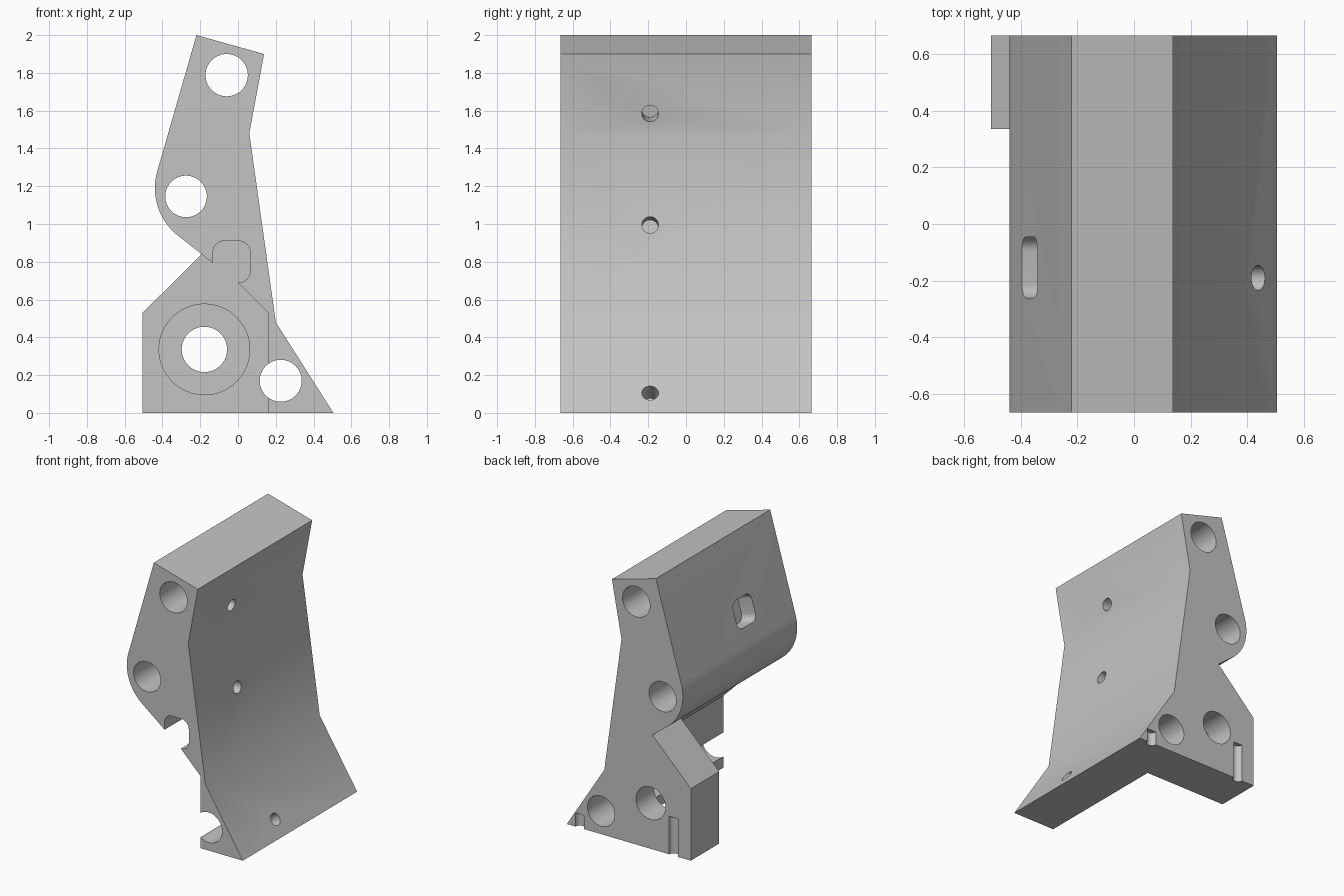
import bpy, bmesh, math
from mathutils import Matrix, Vector

cube = bpy.data.objects.get("Cube")
if cube:
    bpy.data.objects.remove(cube, do_unlink=True)

grey = bpy.data.materials.new("plain grey")
grey.use_nodes = True
grey.diffuse_color = (0.55, 0.55, 0.55, 1)
grey.node_tree.nodes["Principled BSDF"].inputs["Base Color"].default_value = (0.55, 0.55, 0.55, 1)

BACK, PLATE_FRONT = 0.665, 0.335
HOLE_Y = -0.19


def arc(cx, cz, r, start, end, steps):
    """Points on an arc, angles in degrees."""
    return [(cx + r * math.cos(math.radians(start + (end - start) * i / steps)),
             cz + r * math.sin(math.radians(start + (end - start) * i / steps)))
            for i in range(steps + 1)]


def rounded_rect(cx, cz, w, h, r):
    pts = []
    for i, (sx, sz) in enumerate([(1, 1), (-1, 1), (-1, -1), (1, -1)]):
        pts += arc(cx + sx * (w / 2 - r), cz + sz * (h / 2 - r), r, 90 * i, 90 * i + 90, 8)
    return pts


def prism(name, outline, y0, y1):
    """Extrude an (x, z) outline along y."""
    bm = bmesh.new()
    face = bm.faces.new([bm.verts.new((x, y0, z)) for x, z in outline])
    out = bmesh.ops.extrude_face_region(bm, geom=[face])["geom"]
    bmesh.ops.translate(bm, vec=(0, y1 - y0, 0),
                        verts=[v for v in out if isinstance(v, bmesh.types.BMVert)])
    bmesh.ops.recalc_face_normals(bm, faces=bm.faces)
    mesh = bpy.data.meshes.new(name)
    bm.to_mesh(mesh)
    bm.free()
    mesh.materials.append(grey)
    obj = bpy.data.objects.new(name, mesh)
    bpy.context.collection.objects.link(obj)
    return obj


def combine(target, other, operation="DIFFERENCE"):
    """Apply a boolean and discard the helper."""
    other.hide_render = True
    bpy.context.view_layer.objects.active = target
    mod = target.modifiers.new("join", "BOOLEAN")
    mod.operation, mod.solver, mod.object = operation, "EXACT", other
    bpy.ops.object.modifier_apply(modifier=mod.name)
    bpy.data.objects.remove(other, do_unlink=True)


def circle(x, z, r, steps=64):
    return arc(x, z, r, 0, 360, steps)[:-1]


def aim(obj, origin, direction):
    """Place a cutter so that its local y axis follows the direction in the xz plane."""
    d = Vector(direction).normalized()
    side = Vector((0, 1, 0))
    rot = Matrix((side, d, side.cross(d))).transposed().to_4x4()
    obj.data.transform(Matrix.Translation(origin) @ rot)


# Long body with the rounded belly
profile = [(-0.22, 2), (0.138, 1.9), (0.06, 1.48), (0.2, 0.48), (0.505, 0),
           (0.16, 0), (0.16, 0.53), (0, 0.69)]
profile += arc(-0.12, 1.19, 0.32, 231, 164, 20)
bracket = prism("bracket_body", profile, -BACK, BACK)

# Channel along the underside, closed by the end plate
combine(bracket, prism("channel", rounded_rect(-0.034, 0.8, 0.197, 0.22, 0.06), -0.8, PLATE_FRONT))

# End plate
plate = prism("end_plate", [(-0.505, 0), (-0.505, 0.53), (-0.193, 0.84),
                            (0.1, 0.84), (0.3, 0)], PLATE_FRONT, BACK)
combine(bracket, plate, "UNION")

# Lengthwise round holes and the counterbore
for x, z, r in [(-0.06, 1.788, 0.112), (-0.275, 1.146, 0.11),
                (0.226, 0.17, 0.111), (-0.178, 0.336, 0.12)]:
    combine(bracket, prism("bore", circle(x, z, r), -0.8, 0.8))
combine(bracket, prism("counterbore", circle(-0.178, 0.336, 0.24), 0.3, 0.455))

# Blind screw holes square to the right-hand faces
for x, z, direction in [(0.08, 1.585, (-0.98, 0, 0.187)),
                        (0.128, 0.995, (-0.99, 0, -0.139)),
                        (0.438, 0.105, (-0.844, 0, -0.536))]:
    screw = prism("screw_hole", circle(0, 0, 0.044, 32), -0.1, 0.12)
    aim(screw, (x, HOLE_Y, z), direction)
    combine(bracket, screw)

# Rounded pocket in the sloping face
pocket = prism("pocket", rounded_rect(0, 0, 0.215, 0.2, 0.05), -0.1, 0.12)
aim(pocket, (-0.37, -0.153, 1.487), (0.96, 0, -0.28))
combine(bracket, pocket)

# Upright half-round grooves in the back face
for x, top in [(-0.365, 0.28), (0.4, 0.1)]:
    groove = prism("groove", circle(0, 0, 0.036, 32), -0.1, top)
    groove.data.transform(Matrix.Translation((x, BACK, 0)) @ Matrix.Rotation(math.pi / 2, 4, "X"))
    combine(bracket, groove)

bpy.ops.object.select_all(action="DESELECT")
bracket.select_set(True)
bpy.context.view_layer.objects.active = bracket
bpy.ops.object.shade_smooth_by_angle(angle=math.radians(25))
